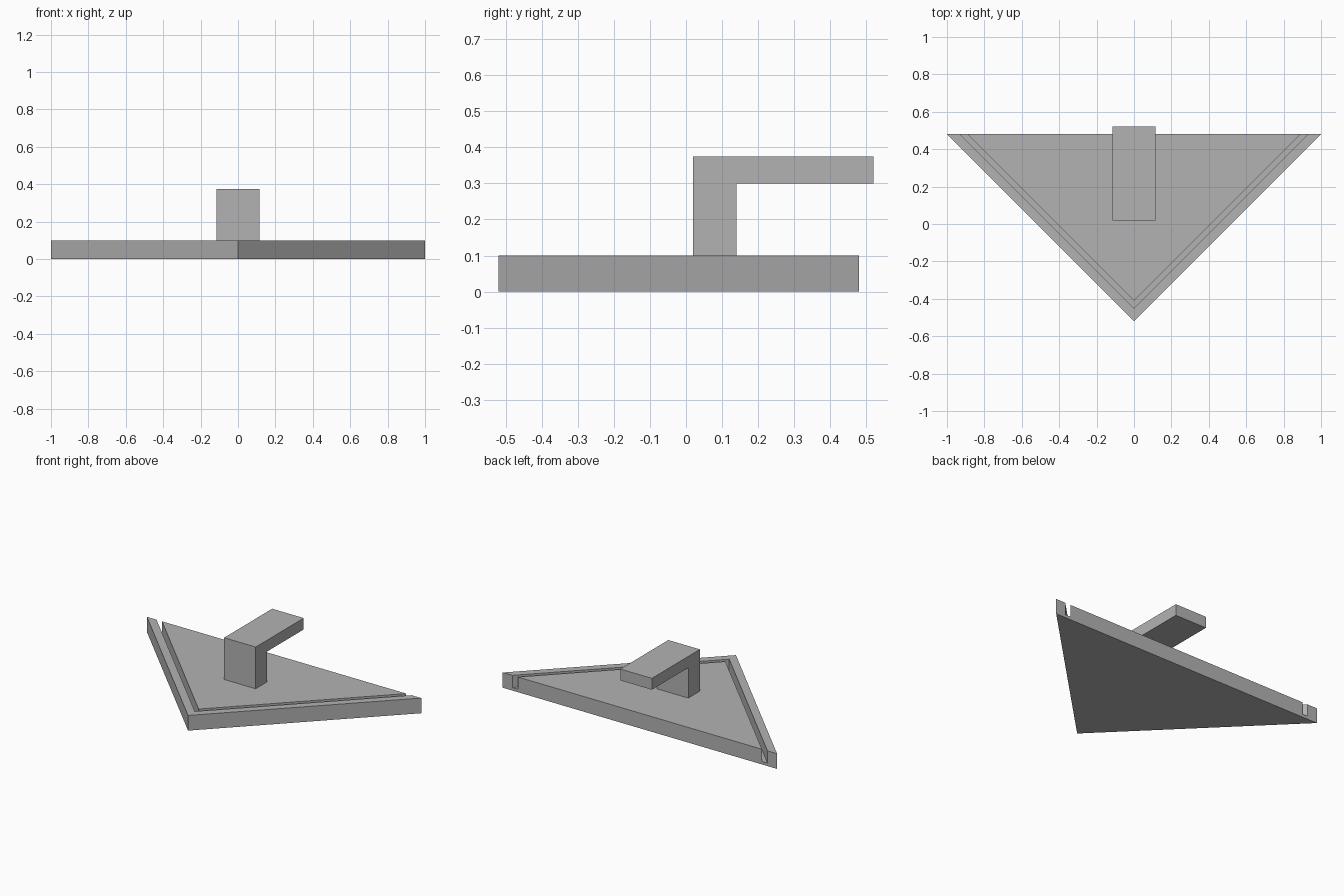
import bpy
import bmesh
from mathutils import Vector

if "Cube" in bpy.data.objects:
    bpy.data.objects.remove(bpy.data.objects["Cube"], do_unlink=True)

# Single grey material
GREY = (0.45, 0.45, 0.45, 1.0)
grey = bpy.data.materials.new("plain grey")
grey.use_nodes = True
grey.diffuse_color = GREY
grey.node_tree.nodes["Principled BSDF"].inputs["Base Color"].default_value = GREY


def prism(name, profile, sweep):
    """Extrude a closed outline of 3D points along a vector."""
    bm = bmesh.new()
    face = bm.faces.new([bm.verts.new(p) for p in profile])
    result = bmesh.ops.extrude_face_region(bm, geom=[face])
    moved = [g for g in result["geom"] if isinstance(g, bmesh.types.BMVert)]
    bmesh.ops.translate(bm, verts=moved, vec=Vector(sweep))
    bmesh.ops.recalc_face_normals(bm, faces=bm.faces[:])
    mesh = bpy.data.meshes.new(name)
    bm.to_mesh(mesh)
    bm.free()
    mesh.materials.append(grey)
    obj = bpy.data.objects.new(name, mesh)
    bpy.context.collection.objects.link(obj)
    return obj


BACK, TIP, THICK = 0.48, -0.52, 0.10
GROOVE_OUTER, GROOVE_INNER, GROOVE_FLOOR = -0.45, -0.41, 0.02

# Triangular base plate
base = prism("base_plate", [(-1, BACK, 0), (0, TIP, 0), (1, BACK, 0)], (0, 0, THICK))

# V-shaped groove cutter, running out through the back edge
end = BACK + 0.1
groove = prism("groove_cutter", [
    (x, y, GROOVE_FLOOR) for x, y in (
        (GROOVE_OUTER - end, end), (0, GROOVE_OUTER), (end - GROOVE_OUTER, end),
        (end - GROOVE_INNER, end), (0, GROOVE_INNER), (GROOVE_INNER - end, end))
], (0, 0, THICK))
groove.hide_render = True
groove.hide_viewport = True
cut = base.modifiers.new("groove", "BOOLEAN")
cut.operation = "DIFFERENCE"
cut.solver = "EXACT"
cut.object = groove

# Hook: upright post with an arm reaching to the back
HALF = 0.115
side = [(0.02, THICK), (0.14, THICK), (0.14, 0.30),
        (0.52, 0.30), (0.52, 0.375), (0.02, 0.375)]
prism("hook", [(-HALF, y, z) for y, z in side], (2 * HALF, 0, 0))
